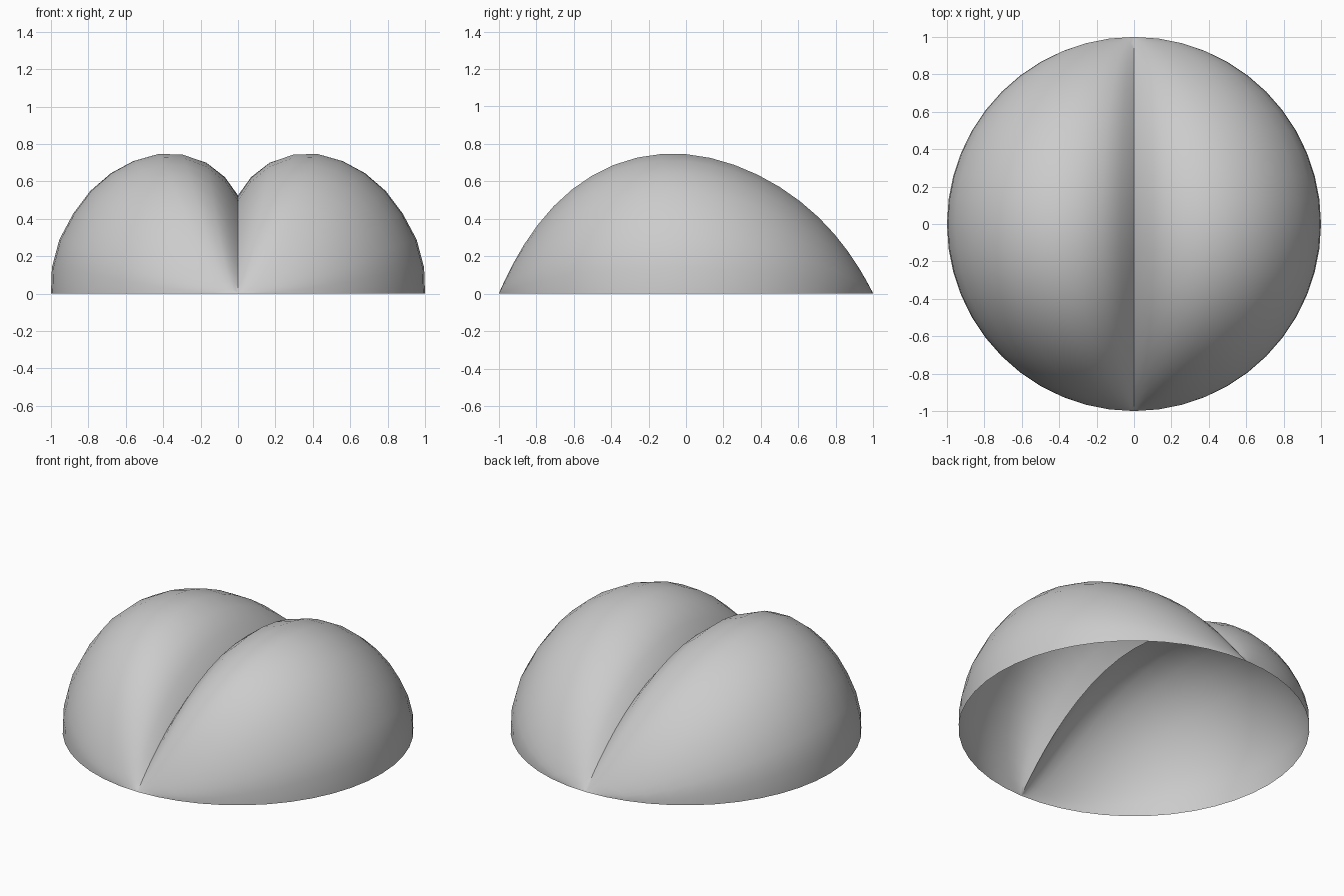
import bpy, bmesh, math

if "Cube" in bpy.data.objects:
    bpy.data.objects.remove(bpy.data.objects["Cube"])

# Mid-section of one lobe (x, z), from the crease over the crest to the rim
SECTION = [(0, .52), (.07, .62), (.17, .70), (.30, .745), (.43, .747), (.56, .71),
           (.68, .645), (.79, .55), (.88, .43), (.955, .29), (.995, .14), (1, 0)]
RINGS = 24


def crest(y):
    return .745 * (1 - y * y) * (1 + .25 * y**2 + .2 * y**4 - .11 * y)


def crease(y):
    return .525 * (1 - y * y) * (1 + .1 * y * y)


# Sweep the section from the front tip to the back tip
bm = bmesh.new()
rows = []
for i in range(1, RINGS):
    a = math.pi * i / RINGS
    y, r = -math.cos(a), math.sin(a)
    scale = crest(y) / .747
    row = []
    for x, z in SECTION:
        blend = max(0, 1 - x / .4) ** 2      # crease follows its own curve
        dz = (crease(y) - .52 * scale) * blend
        row.append(bm.verts.new((x * r, y, z * scale + dz)))
    rows.append(row)
for a, b in zip(rows, rows[1:]):
    for j in range(len(SECTION) - 1):
        bm.faces.new((a[j], a[j + 1], b[j + 1], b[j]))
for y, row in ((-1, rows[0]), (1, rows[-1])):
    tip = bm.verts.new((0, y, 0))
    for p, q in zip(row, row[1:]):
        bm.faces.new((tip, q, p) if y < 0 else (tip, p, q))
bmesh.ops.recalc_face_normals(bm, faces=bm.faces)
if sum(f.normal.z for f in bm.faces) < 0:
    bmesh.ops.reverse_faces(bm, faces=bm.faces)

mesh = bpy.data.meshes.new("two_lobed_shell")
bm.to_mesh(mesh)
bm.free()
shell = bpy.data.objects.new("two_lobed_shell", mesh)
bpy.context.collection.objects.link(shell)

# Plain grey surface
grey = bpy.data.materials.new("light_grey")
grey.diffuse_color = (.6, .6, .6, 1)
grey.use_nodes = True
grey.node_tree.nodes["Principled BSDF"].inputs["Base Color"].default_value = grey.diffuse_color
mesh.materials.append(grey)

# Second lobe, joined at the crease
bpy.context.view_layer.objects.active = shell
shell.select_set(True)
mirror = shell.modifiers.new("second_lobe", 'MIRROR')
mirror.use_clip = True
mirror.merge_threshold = .0005
bpy.ops.object.modifier_apply(modifier=mirror.name)
bpy.ops.object.shade_smooth_by_angle(angle=math.radians(42))
